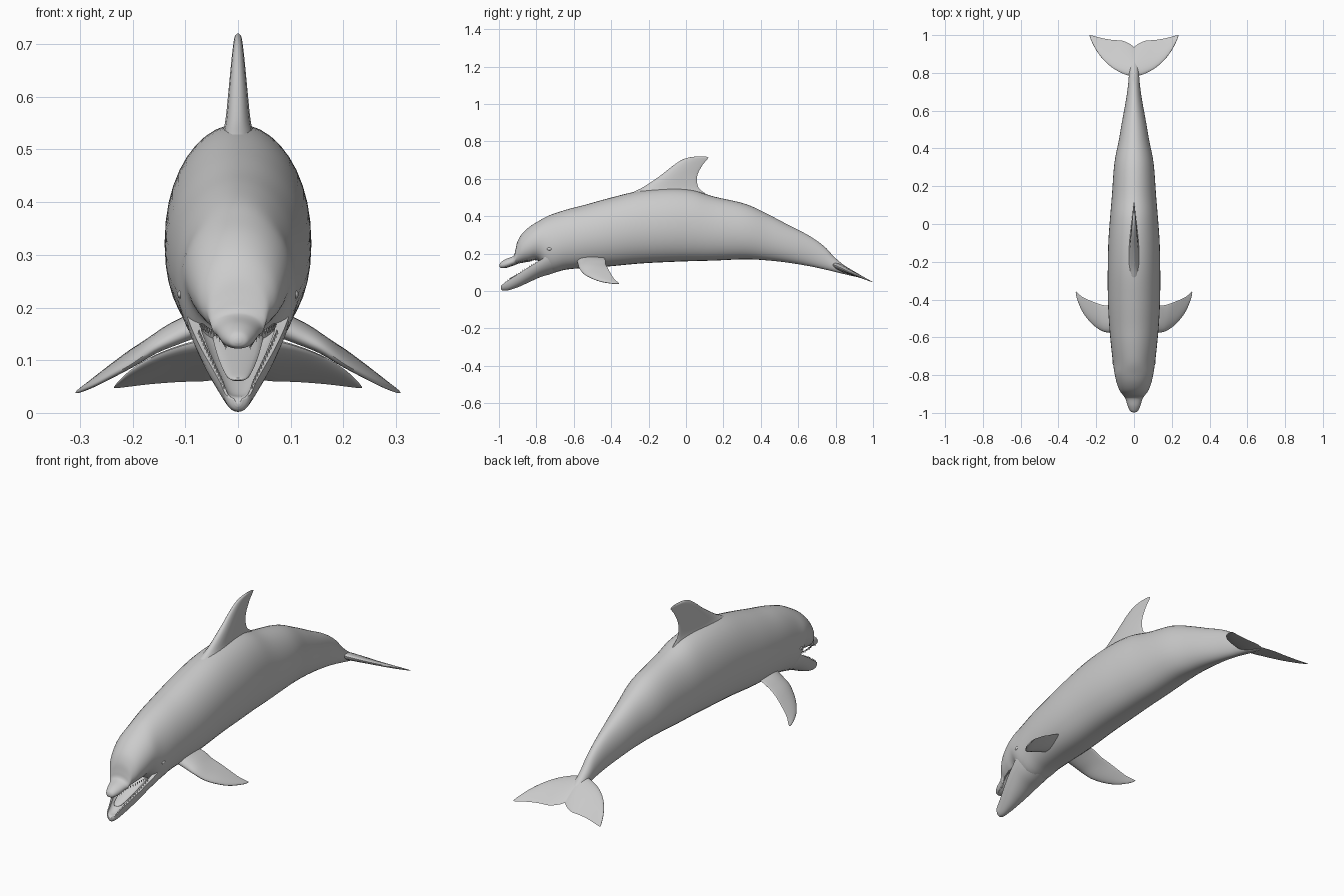
import bpy, bmesh, math
from mathutils import Vector

if "Cube" in bpy.data.objects:
    bpy.data.objects.remove(bpy.data.objects["Cube"])

grey = bpy.data.materials.new("dolphin grey")
grey.diffuse_color = (0.6, 0.6, 0.6, 1)
grey.use_nodes = True
grey.node_tree.nodes["Principled BSDF"].inputs["Base Color"].default_value = grey.diffuse_color


def smooth_rows(rows, n=5):
    """Catmull-Rom interpolation through rows of numbers."""
    out = []
    for i in range(len(rows) - 1):
        quad = zip(rows[max(i - 1, 0)], rows[i], rows[i + 1], rows[min(i + 2, len(rows) - 1)])
        quad = list(quad)
        for s in range(n):
            t = s / n
            out.append([0.5 * (2 * b + (c - a) * t + (2 * a - 5 * b + 4 * c - d) * t * t
                               + (3 * b - a - 3 * c + d) * t ** 3) for a, b, c, d in quad])
    return out + [list(rows[-1])]


def finish(bm, name, angle=50):
    bmesh.ops.recalc_face_normals(bm, faces=bm.faces)
    me = bpy.data.meshes.new(name)
    bm.to_mesh(me)
    bm.free()
    me.materials.append(grey)
    ob = bpy.data.objects.new(name, me)
    bpy.context.collection.objects.link(ob)
    bpy.ops.object.select_all(action='DESELECT')
    ob.select_set(True)
    bpy.context.view_layer.objects.active = ob
    bpy.ops.object.shade_smooth_by_angle(angle=math.radians(angle))
    return ob


def loft(name, rings, angle=50):
    """Skin a row of closed rings and cap both ends."""
    bm = bmesh.new()
    vs = [[bm.verts.new(p) for p in ring] for ring in rings]
    n = len(vs[0])
    for a, b in zip(vs, vs[1:]):
        for i in range(n):
            j = (i + 1) % n
            bm.faces.new((a[i], a[j], b[j], b[i]))
    bm.faces.new(vs[0])
    bm.faces.new(vs[-1])
    return finish(bm, name, angle)


def oval(y, zb, zt, w, n=40, mid=0.47):
    """Body section: round back, slightly fuller belly."""
    zm = zb + (zt - zb) * mid
    ring = []
    for i in range(n):
        a = 2 * math.pi * i / n
        c, s = math.cos(a), math.sin(a)
        h = zt - zm if s > 0 else zm - zb
        x = math.copysign(abs(c) ** (1.0 if s > 0 else 0.85), c)
        ring.append((w * x, y, zm + h * s))
    return ring


def foil(lead, trail, half, up, n=24):
    """Fin section, thickest ahead of the middle and thin at the trailing edge."""
    lead, trail, up = Vector(lead), Vector(trail), Vector(up)
    ring = []
    for i in range(n):
        a = 2 * math.pi * i / n
        c = (1 - math.cos(a)) / 2
        t = math.sin(a) * (1.25 - 0.9 * c) * half
        ring.append(lead.lerp(trail, c) + up * t)
    return ring


# body with forehead and upper beak: y, bottom, top, half width
body = [
    (-.997, .132, .142, .006), (-.99, .124, .154, .02), (-.965, .123, .17, .033),
    (-.93, .134, .184, .043), (-.918, .138, .195, .05), (-.912, .141, .22, .054),
    (-.902, .145, .262, .061), (-.88, .15, .302, .077), (-.84, .157, .341, .092),
    (-.79, .162, .373, .103), (-.73, .1, .405, .112), (-.64, .115, .435, .122),
    (-.54, .124, .461, .131), (-.41, .132, .497, .138), (-.25, .147, .535, .139),
    (-.1, .155, .548, .136), (.03, .16, .54, .127), (.15, .163, .505, .117),
    (.32, .17, .465, .104), (.445, .163, .407, .08), (.55, .151, .352, .062),
    (.66, .133, .295, .042), (.74, .116, .238, .031), (.79, .104, .185, .027),
    (.84, .092, .142, .024), (.89, .08, .108, .016), (.925, .074, .084, .005)]
loft("body", [oval(*r) for r in smooth_rows(body)])

# lower jaw, a hollow trough: y, bottom, lip height, half width, floor height
jaw = smooth_rows([
    (-.99, .012, .026, .008, .02), (-.98, .003, .036, .024, .03),
    (-.95, .004, .058, .034, .036), (-.9, .02, .09, .052, .06),
    (-.85, .042, .122, .07, .085), (-.78, .074, .165, .09, .12),
    (-.72, .092, .2, .1, .16), (-.64, .12, .21, .09, .19)])


def trough(y, zb, zl, w, zf, n=20):
    ring = []
    for i in range(n + 1):
        a = math.pi + math.pi * i / n
        ring.append((w * math.cos(a), y, zl + (zl - zb) * math.sin(a)))
    for i in range(n + 1):
        a = math.pi * i / n
        ring.append((.8 * w * math.cos(a), y, zl - (zl - zf) * math.sin(a)))
    return ring


loft("lower_jaw", [trough(*r) for r in jaw])

# tongue
tongue = [(-.945, .062, .066, .006), (-.93, .062, .075, .02), (-.87, .085, .105, .034),
          (-.8, .12, .14, .045), (-.73, .14, .17, .05)]
loft("tongue", [oval(*r, n=20) for r in smooth_rows(tongue, 3)])


# teeth along both jaws
def teeth(name, rows, direction):
    bm = bmesh.new()
    for x, y, z in rows:
        for side in (-1, 1):
            base = [bm.verts.new((side * x + .003 * math.cos(k * math.pi / 3),
                                  y + .003 * math.sin(k * math.pi / 3), z - .004 * direction))
                    for k in range(6)]
            tip = bm.verts.new((side * x, y, z + .009 * direction))
            for k in range(6):
                bm.faces.new((base[k], base[(k + 1) % 6], tip))
            bm.faces.new(base)
    finish(bm, name)


def sample(rows, y):
    for a, b in zip(rows, rows[1:]):
        if a[0] <= y <= b[0]:
            t = (y - a[0]) / (b[0] - a[0])
            return [p + (q - p) * t for p, q in zip(a, b)]


ys = [-.965 + .0115 * i for i in range(15)]
lower = [sample(jaw, y) for y in ys]
teeth("lower_teeth", [(.88 * r[3], r[0], r[2]) for r in lower], 1)
upper = [sample(body, y) for y in ys]
teeth("upper_teeth", [(.7 * r[3], r[0], r[1] + .006) for r in upper], -1)

# dorsal fin: height, leading y, trailing y, half thickness
dorsal = [(.47, -.38, .17, .04), (.52, -.3, .105, .036), (.555, -.23, .066, .027),
          (.615, -.14, .06, .02), (.67, -.07, .086, .014), (.7, -.025, .11, .01),
          (.714, .015, .119, .007), (.72, .06, .1, .002)]
loft("dorsal_fin", [foil((0, a, z), (0, b, z), t, (1, 0, 0))
                    for z, a, b, t in smooth_rows(dorsal)])

# flippers: x, leading y, leading z, trailing y, trailing z, half thickness
flipper = [(.07, -.585, .165, -.44, .185, .026), (.12, -.577, .142, -.432, .168, .022),
           (.16, -.57, .122, -.43, .145, .017), (.2, -.548, .094, -.418, .122, .013),
           (.24, -.51, .071, -.402, .093, .01), (.275, -.46, .052, -.385, .066, .007),
           (.3, -.4, .041, -.363, .046, .004), (.308, -.368, .038, -.357, .039, .001)]
for side, name in ((1, "right_flipper"), (-1, "left_flipper")):
    loft(name, [foil((side * x, a, az), (side * x, b, bz), t, (side * .45, 0, .89))
                for x, a, az, b, bz, t in smooth_rows(flipper)])

# tail flukes: x, leading y, trailing y, half thickness
half = [(.0, .77, .935, .02), (.02, .782, .952, .019), (.06, .797, .97, .016),
        (.11, .824, .974, .012), (.16, .867, .982, .009), (.2, .92, .992, .006),
        (.225, .968, .999, .003), (.235, .995, 1.0, .001)]
half = smooth_rows(half)
full = [(-x, a, b, t) for x, a, b, t in reversed(half[1:])] + half


def slope(y):
    return .047 + (1 - y) * .45


loft("tail_flukes", [foil((x, a, slope(a)), (x, b, slope(b)), t, (0, .4, .92))
                     for x, a, b, t in full])

# eyes with a slim lid ring
for side, name in ((1, "right"), (-1, "left")):
    bm = bmesh.new()
    bmesh.ops.create_uvsphere(bm, u_segments=16, v_segments=10, radius=.01)
    for v in bm.verts:
        v.co = Vector((v.co.x * .6 + side * .109, v.co.y * 1.3 - .73, v.co.z * .8 + .225))
    finish(bm, name + "_eye")
